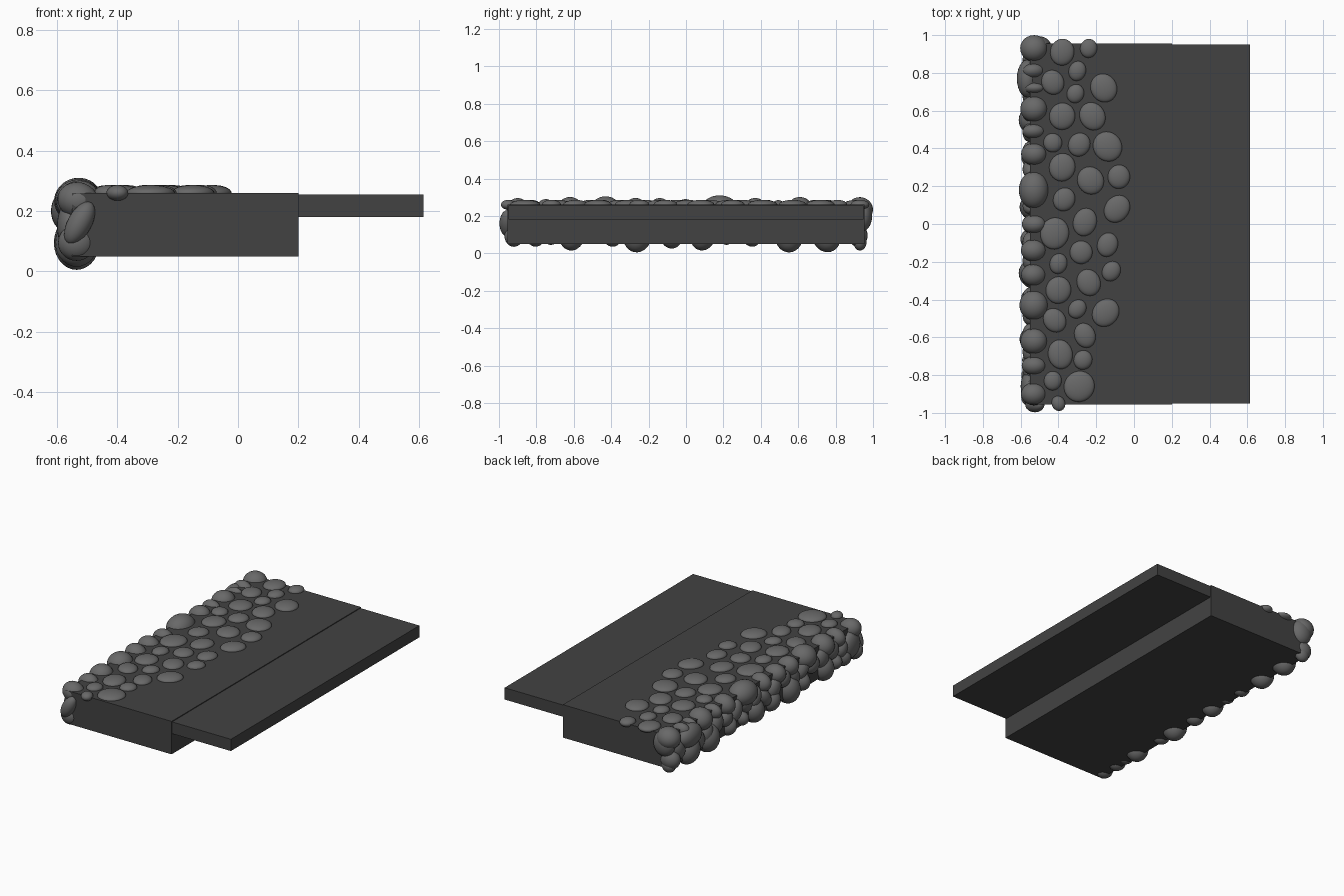
import bpy
import bmesh
import random
from mathutils import Matrix, Vector, Euler

random.seed(4)

default_cube = bpy.data.objects.get("Cube")
if default_cube:
    bpy.data.objects.remove(default_cube, do_unlink=True)


def make_material(name, value):
    material = bpy.data.materials.new(name)
    material.use_nodes = True
    colour = (value, value, value, 1)
    material.diffuse_color = colour
    material.node_tree.nodes["Principled BSDF"].inputs["Base Color"].default_value = colour
    return material


def finish(name, bm, material, smooth=False):
    mesh = bpy.data.meshes.new(name)
    bm.to_mesh(mesh)
    bm.free()
    mesh.materials.append(material)
    for polygon in mesh.polygons:
        polygon.use_smooth = smooth
    obj = bpy.data.objects.new(name, mesh)
    bpy.context.collection.objects.link(obj)
    return obj


def make_slab(name, low, high, material):
    low, high = Vector(low), Vector(high)
    bm = bmesh.new()
    matrix = Matrix.Translation((low + high) / 2) @ Matrix.Diagonal((high - low).to_4d())
    bmesh.ops.create_cube(bm, size=1, matrix=matrix)
    finish(name, bm, material)


def add_stone(bm, centre, radii, rotation=(0, 0, 0)):
    matrix = Matrix.LocRotScale(Vector(centre), Euler(rotation), Vector(radii))
    bmesh.ops.create_uvsphere(bm, u_segments=24, v_segments=14, radius=1, matrix=matrix)


dark = make_material("dark slab grey", 0.055)
stone = make_material("stone grey", 0.14)

# Thick slab and the thin ledge beside it
make_slab("main_slab", (-.55, -.955, .05), (.2, .955, .26), dark)
make_slab("thin_ledge", (.2, -.95, .18), (.615, .95, .255), dark)

# Flat pebbles set in the top: x, y and radius in hundredths
PEBBLES = [
    (-38, 91, 7), (-24, 93, 5), (-43, 75, 6), (-30, 81, 5), (-31, 69, 5),
    (-16, 72, 7), (-38, 57, 7), (-22, 57, 7), (-43, 43, 5), (-29, 42, 6),
    (-14, 41, 8), (-38, 30, 7), (-23, 23, 7), (-8, 25, 6), (-37, 13, 6),
    (-9, 8, 7), (-26, 1, 7), (-42, -5, 8), (-28, -15, 6), (-14, -11, 6),
    (-40, -21, 5), (-12, -25, 5), (-24, -31, 7), (-40, -35, 7), (-30, -45, 5),
    (-42, -51, 6), (-15, -47, 7), (-26, -59, 6), (-39, -69, 7), (-27, -72, 5),
    (-43, -83, 5), (-29, -86, 8), (-40, -95, 4),
]
bm = bmesh.new()
for x, y, r in PEBBLES:
    radius = r / 100
    add_stone(bm, (x / 100, y / 100, .26),
              (radius * random.uniform(.88, 1), radius * random.uniform(1, 1.12), .026),
              (0, 0, random.uniform(-.7, .7)))
finish("top_pebbles", bm, stone, True)

# Rounded stones along the upper edge: y and half length in hundredths
UPPER = [(93, 7), (81, 4), (72, 3), (61, 7), (49, 4), (37, 6), (18, 10), (0, 5),
         (-14, 6), (-27, 6), (-43, 8), (-62, 7), (-75, 5), (-90, 6)]
bm = bmesh.new()
for y, r in UPPER:
    radius = r / 100
    add_stone(bm, (-.53, y / 100, .235),
              (min(.045 + radius * .4, .08), radius, min(.03 + radius * .5, .075)),
              (random.uniform(-.3, .3), random.uniform(-.4, .4), 0))
finish("upper_edge_stones", bm, stone, True)

# Taller stones along the lower edge: y and half height in hundredths
LOWER = [(-92, 6), (-80, 6), (-72, 5), (-61, 8), (-39, 6), (-26, 9), (-8, 7), (9, 8),
         (22, 5), (35, 6), (55, 9), (75, 9), (92, 6)]
bm = bmesh.new()
for y, r in LOWER:
    height = r / 100
    add_stone(bm, (-.535, y / 100, .095), (.035 + height * .45, height * .85, height),
              (random.uniform(-.3, .3), 0, 0))
finish("lower_edge_stones", bm, stone, True)

# Small stones filling the side between the two rows
bm = bmesh.new()
count = 19
for i in range(count):
    y = -.87 + 1.74 * i / (count - 1)
    add_stone(bm, (-.55, y, random.uniform(.13, .19)),
              (.04, random.uniform(.04, .06), random.uniform(.05, .07)),
              (random.uniform(-.6, .6), 0, 0))
add_stone(bm, (-.565, .77, .2), (.055, .1, .07))
add_stone(bm, (-.56, -.86, .15), (.04, .08, .08))
finish("side_filler_stones", bm, stone, True)

# Leaning stones at the two ends of the rough edge
bm = bmesh.new()
add_stone(bm, (-.525, -.955, .16), (.04, .042, .078), (0, .5, 0))
add_stone(bm, (-.51, .945, .2), (.07, .05, .08))
add_stone(bm, (-.53, .93, .06), (.045, .035, .045))
finish("end_stones", bm, stone, True)
